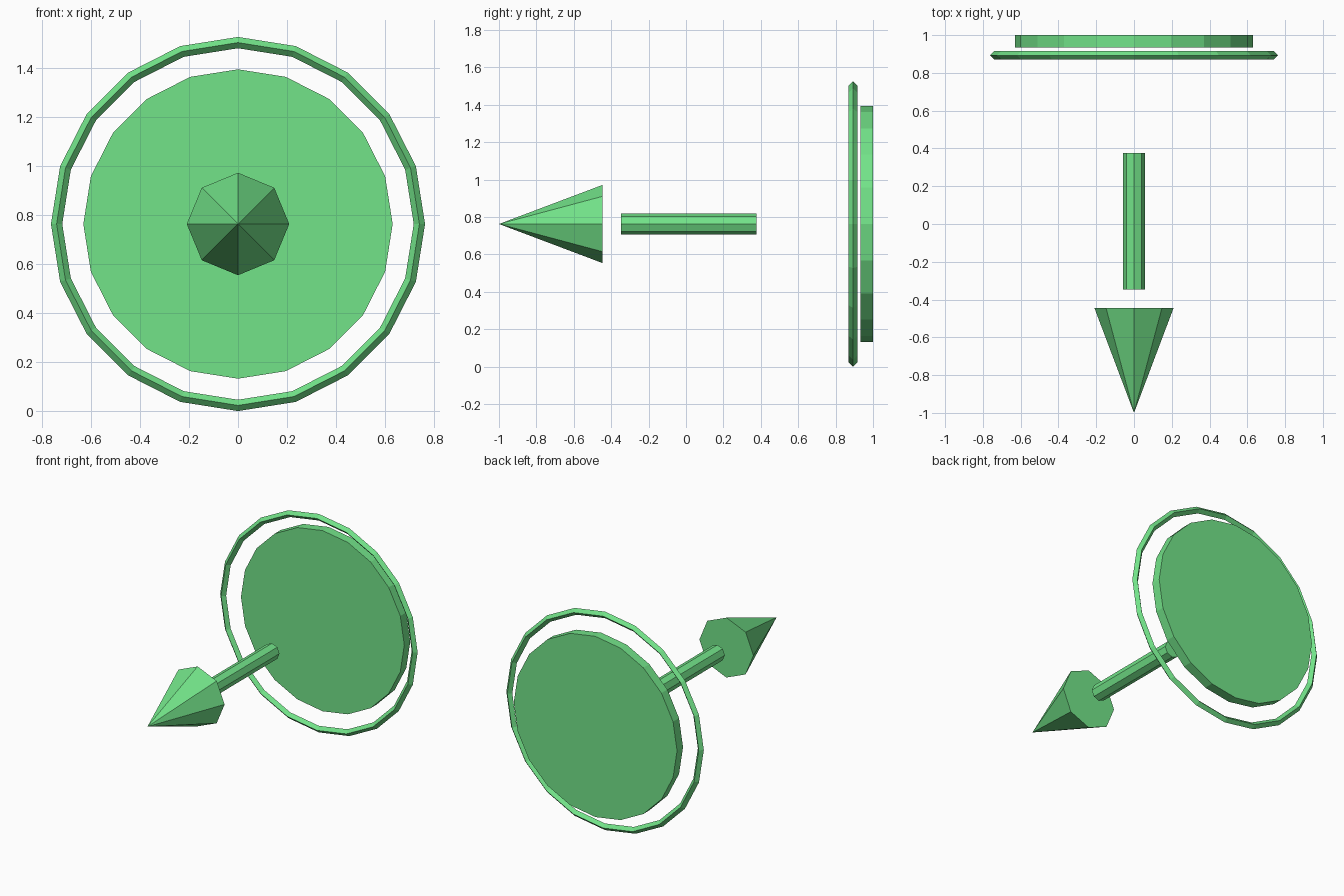
import bpy
import math

if "Cube" in bpy.data.objects:
    bpy.data.objects.remove(bpy.data.objects["Cube"])

AXIS_Z = 0.763                      # height of the common axis, which runs along y
TURN = (math.pi / 2, 0, 0)          # lays primitives along y, local +z facing the front

green = bpy.data.materials.new("green")
green.diffuse_color = (0.17, 0.77, 0.25, 1)
green.use_nodes = True
green.node_tree.nodes["Principled BSDF"].inputs["Base Color"].default_value = green.diffuse_color


def finish(name):
    ob = bpy.context.object
    ob.name = ob.data.name = name
    ob.data.materials.append(green)
    return ob


def rod(name, sides, y0, y1, back_radius, front_radius):
    """Flat-sided cylinder or cone from y0 (front) to y1 (back)."""
    bpy.ops.mesh.primitive_cone_add(
        vertices=sides, radius1=back_radius, radius2=front_radius, depth=y1 - y0,
        location=(0, (y0 + y1) / 2, AXIS_Z), rotation=TURN)
    return finish(name)


# Pointed tip at the front
rod("tip", 8, -1.0, -0.446, 0.209, 0)

# Thin shaft
rod("shaft", 8, -0.347, 0.376, 0.057, 0.057)

# Back disc
rod("disc", 20, 0.934, 1.0, 0.631, 0.631)

# Ring with a diamond cross-section around the disc
bpy.ops.mesh.primitive_torus_add(
    major_segments=20, minor_segments=4, major_radius=0.74, minor_radius=0.023,
    location=(0, 0.893, AXIS_Z), rotation=TURN)
finish("ring")
